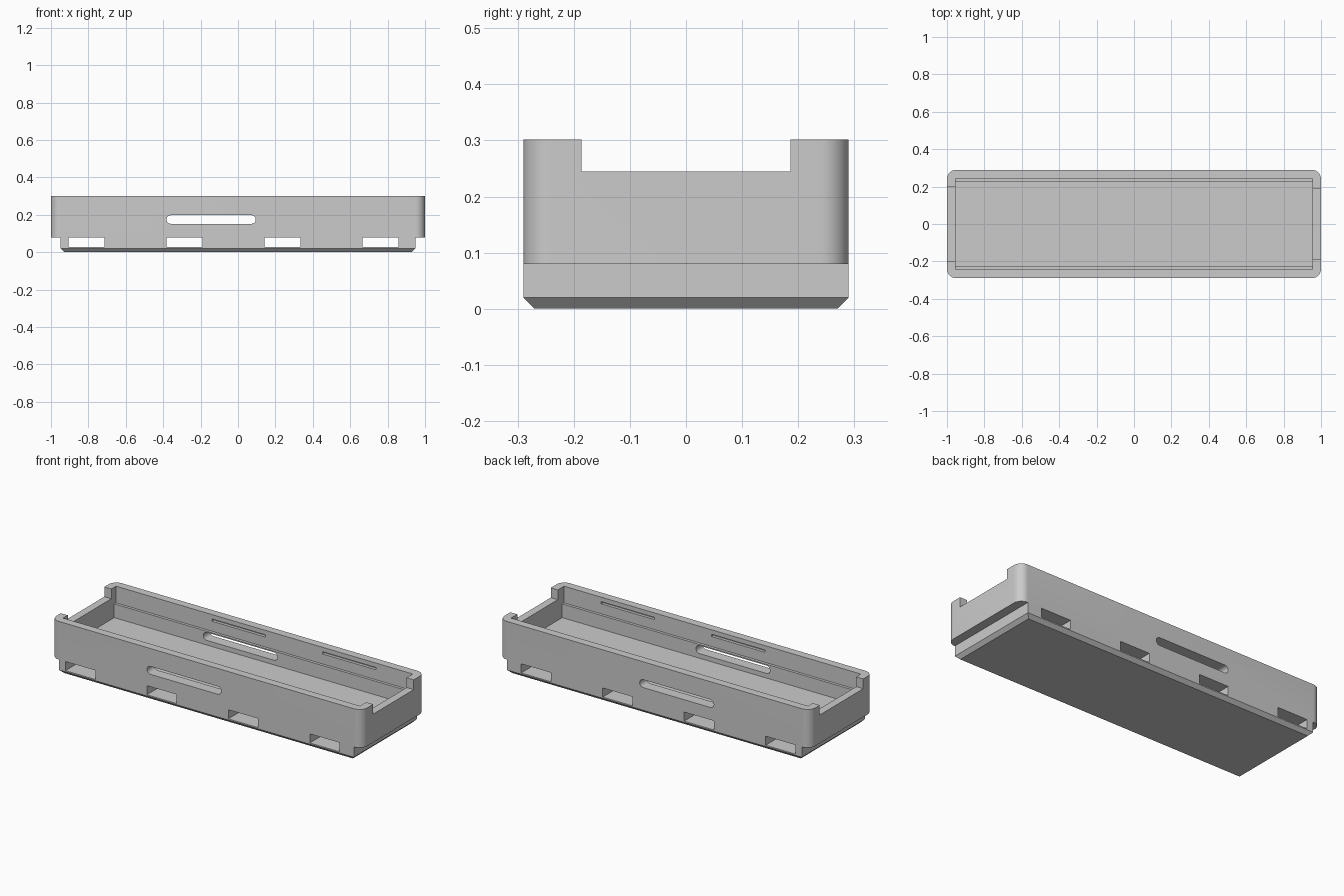
import bpy, bmesh
from math import pi, cos, sin, radians

cube = bpy.data.objects.get("Cube")
if cube:
    bpy.data.objects.remove(cube, do_unlink=True)

grey = bpy.data.materials.new("light_grey")
grey.use_nodes = True
colour = (0.6, 0.6, 0.6, 1)
grey.diffuse_color = colour
grey.node_tree.nodes["Principled BSDF"].inputs["Base Color"].default_value = colour


def prism(name, profile, axis, start, end):
    """Extrude a 2D profile along one axis."""
    place = {"x": lambda p, t: (t, p[0], p[1]),
             "y": lambda p, t: (p[0], t, p[1]),
             "z": lambda p, t: (p[0], p[1], t)}[axis]
    bm = bmesh.new()
    a, b = ([bm.verts.new(place(p, t)) for p in profile] for t in (start, end))
    n = len(profile)
    bm.faces.new(a)
    bm.faces.new(b)
    for i in range(n):
        j = (i + 1) % n
        bm.faces.new((a[i], a[j], b[j], b[i]))
    bmesh.ops.recalc_face_normals(bm, faces=bm.faces)
    mesh = bpy.data.meshes.new(name)
    bm.to_mesh(mesh)
    bm.free()
    mesh.materials.append(grey)
    obj = bpy.data.objects.new(name, mesh)
    bpy.context.collection.objects.link(obj)
    return obj


def rounded(x0, x1, y0, y1, r, steps):
    """Rounded rectangle outline."""
    pts = []
    corners = [(x1 - r, y1 - r), (x0 + r, y1 - r), (x0 + r, y0 + r), (x1 - r, y0 + r)]
    for k, (cx, cy) in enumerate(corners):
        for i in range(steps + 1):
            t = (k + i / steps) * pi / 2
            pts.append((cx + r * cos(t), cy + r * sin(t)))
    return pts


def box(x0, x1, y0, y1):
    return [(x0, y0), (x1, y0), (x1, y1), (x0, y1)]


# Solid tray block with rounded upright corners
tray = prism("tray", rounded(-1, 1, -0.29, 0.29, 0.05, 10), "z", 0, 0.302)


def cut(profile, axis, start, end):
    cutter = prism("cutter", profile, axis, start, end)
    cutter.hide_render = True
    mod = tray.modifiers.new("cut", "BOOLEAN")
    mod.operation = "DIFFERENCE"
    mod.solver = "EXACT"
    mod.object = cutter
    bpy.context.view_layer.objects.active = tray
    bpy.ops.object.modifier_apply(modifier=mod.name)
    bpy.data.objects.remove(cutter, do_unlink=True)


# Recessed ends and the bevel around the bottom
for s in (-1, 1):
    end = [(0.948, 0.08), (0.948, 0.02), (0.918, -0.01), (1.1, -0.01), (1.1, 0.08)]
    cut([(s * x, z) for x, z in end], "y", -1, 1)
    bevel = [(0.3, 0.03), (0.26, -0.01), (0.3, -0.01)]
    cut([(s * y, z) for y, z in bevel], "x", -2, 2)

# Inner cavity with a small ledge along both long walls, just above the window
half = [(0.227, 0.125), (0.227, 0.205), (0.243, 0.205), (0.243, 0.5)]
cut(half + [(-y, z) for y, z in reversed(half)], "x", -0.955, 0.955)

# Notches in the end walls
cut(box(-0.2, 0.2, 0.245, 0.5), "x", -1.1, -0.9)
cut(box(-0.186, 0.186, 0.245, 0.5), "x", 0.9, 1.1)

# Strap tunnels under the floor
for i in range(4):
    x = -0.811 + i * 0.524
    cut(box(x - 0.096, x + 0.096, 0.027, 0.08), "y", -1, 1)

# Rounded window through both long walls
cut(rounded(-0.382, 0.095, 0.152, 0.198, 0.0229, 6), "y", -1, 1)

# Thin snap grooves inside the long walls
for x in (-0.166, 0.544):
    cut(box(x - 0.172, x + 0.172, 0.263, 0.276), "y", -0.26, 0.26)

bpy.ops.object.select_all(action="DESELECT")
tray.select_set(True)
bpy.context.view_layer.objects.active = tray
bpy.ops.object.shade_smooth_by_angle(angle=radians(30))
